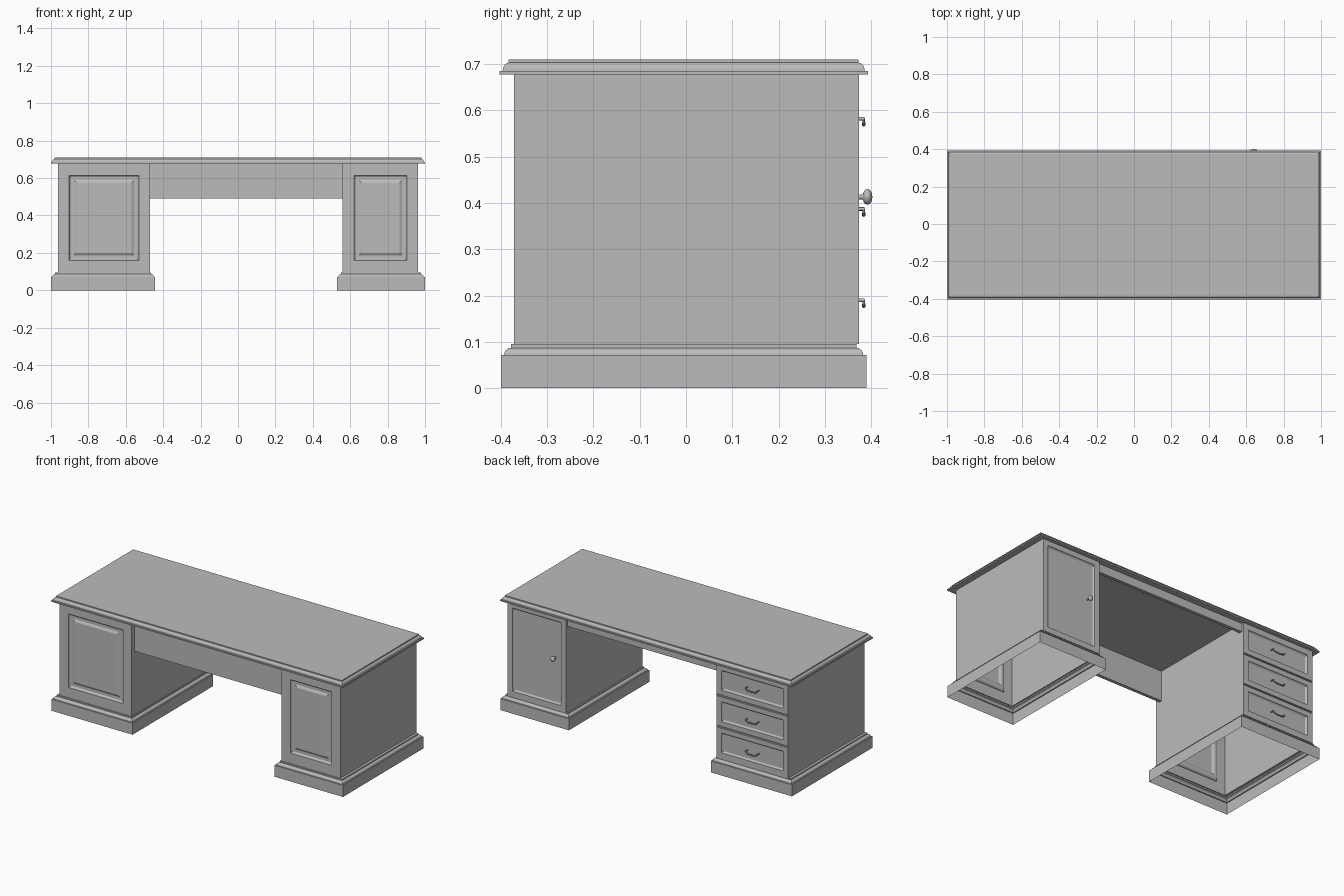
import bpy, bmesh, math

cube = bpy.data.objects.get("Cube")
if cube:
    bpy.data.objects.remove(cube, do_unlink=True)

grey = bpy.data.materials.new("plain_grey")
grey.use_nodes = True
GREY = (0.5, 0.5, 0.5, 1)
grey.diffuse_color = GREY
grey.node_tree.nodes["Principled BSDF"].inputs["Base Color"].default_value = GREY

FRONT, BACK = -0.372, 0.374      # pedestal faces
BODY_Z, TOP_Z = 0.095, 0.677     # pedestal bottom and desktop underside


def finish(name, bm, smooth=False):
    mesh = bpy.data.meshes.new(name)
    bm.to_mesh(mesh)
    bm.free()
    ob = bpy.data.objects.new(name, mesh)
    bpy.context.collection.objects.link(ob)
    mesh.materials.append(grey)
    if smooth:
        for p in mesh.polygons:
            p.use_smooth = True
    return ob


def box(name, x0, x1, y0, y1, z0, z1):
    bm = bmesh.new()
    bmesh.ops.create_cube(bm, size=1)
    for v in bm.verts:
        v.co = ((x0 + x1) / 2 + v.co.x * (x1 - x0), (y0 + y1) / 2 + v.co.y * (y1 - y0),
                (z0 + z1) / 2 + v.co.z * (z1 - z0))
    return finish(name, bm)


def bridge(bm, a, b):
    n = len(a)
    for i in range(n):
        bm.faces.new((a[i], a[(i + 1) % n], b[(i + 1) % n], b[i]))


def moulding(name, rect, profile, last=None, cap=False):
    """Stack of inset rectangles: profile holds (inset, height) pairs."""
    x0, x1, y0, y1 = rect
    levels = [((x0 + d, x1 - d, y0 + d, y1 - d), z) for d, z in profile]
    if last:
        levels.append((last, profile[-1][1]))
    bm = bmesh.new()
    rings = [[bm.verts.new((x, y, z)) for x, y in ((r[0], r[2]), (r[1], r[2]), (r[1], r[3]), (r[0], r[3]))]
             for r, z in levels]
    for a, b in zip(rings, rings[1:]):
        bridge(bm, a, b)
    if cap:
        bm.faces.new(rings[-1])
        bm.faces.new(rings[0][::-1])
    return finish(name, bm)


def panel_wall(bm, outer, panel, y, side, steps):
    """Upright wall with a sunk panel: steps hold (inset, depth) pairs."""
    def ring(x0, x1, z0, z1, depth):
        pts = [(x0, z0), (x1, z0), (x1, z1), (x0, z1)]
        return [bm.verts.new((x, y - side * depth, z)) for x, z in pts[::-side]]
    x0, x1, z0, z1 = panel
    rings = [ring(*outer, 0)]
    rings += [ring(x0 + d, x1 - d, z0 + d, z1 - d, t) for d, t in steps]
    for a, b in zip(rings, rings[1:]):
        bridge(bm, a, b)
    bm.faces.new(rings[-1])


def quad(bm, pts):
    bm.faces.new([bm.verts.new(p) for p in pts])


def cove(d0, z0, d1, z1, n=5):
    """Quarter-round between two moulding points."""
    return [(d0 + (d1 - d0) * (1 - math.cos(t)), z0 + (z1 - z0) * math.sin(t))
            for t in (math.pi / 2 * i / n for i in range(n + 1))]


RAISED = [(0, 0), (0.004, 0.008), (0.01, 0.012), (0.026, 0.012), (0.04, 0.004)]
SUNK = [(0, 0), (0.003, 0.006), (0.009, 0.01)]

# Pedestals: open-bottomed shells on moulded plinths
for tag, x0, x1, bx0, bx1 in (("drawer", -0.963, -0.47, -1, -0.443), ("door", 0.56, 0.963, 0.53, 1)):
    bm = bmesh.new()
    outer = (x0, x1, BODY_Z, TOP_Z)
    panel_wall(bm, outer, (x0 + 0.06, x1 - 0.06, 0.16, 0.615), FRONT, -1, RAISED)
    for x, s in ((x0, -1), (x1, 1)):
        pts = [(x, FRONT, BODY_Z), (x, BACK, BODY_Z), (x, BACK, TOP_Z), (x, FRONT, TOP_Z)]
        quad(bm, pts[::s])
    if tag == "door":
        panel_wall(bm, outer, (x0 + 0.035, x1 - 0.035, 0.13, 0.645), BACK, 1, SUNK)
    else:
        # Drawer fronts with a recessed gap between neighbours
        gap, deep, pitch = 0.005, 0.01, (TOP_Z - BODY_Z) / 3
        for i in range(3):
            z0, z1 = BODY_Z + i * pitch, BODY_Z + (i + 1) * pitch
            lo, hi = z0 + gap * (i > 0), z1 - gap * (i < 2)
            panel_wall(bm, (x0, x1, lo, hi), (x0 + 0.035, x1 - 0.035, z0 + 0.037, z1 - 0.035), BACK, 1, SUNK)
            if i:
                yd = BACK - deep
                quad(bm, [(x1, yd, z0 - gap), (x0, yd, z0 - gap), (x0, yd, lo), (x1, yd, lo)])
                quad(bm, [(x0, yd, lo), (x0, BACK, lo), (x1, BACK, lo), (x1, yd, lo)])
                quad(bm, [(x0, yd, z0 - gap), (x1, yd, z0 - gap), (x1, BACK, z0 - gap), (x0, BACK, z0 - gap)])
    finish(tag + "_pedestal", bm)
    moulding(tag + "_plinth", (bx0, bx1, -0.4, 0.39),
             [(0, 0), (0, 0.071)] + cove(0.007, 0.071, 0.0215, 0.087) + [(0.0215, BODY_Z)],
             last=(x0, x1, FRONT, BACK))

# Desktop with moulded rim
moulding("desktop", (-1, 1, -0.403, 0.393),
         [(0, TOP_Z), (0, 0.685)] + cove(0.007, 0.685, 0.02, 0.703) + [(0.02, 0.71)], cap=True)

# Kneehole apron and back rail
box("front_apron", -0.47, 0.56, -0.345, -0.325, 0.49, TOP_Z)
box("back_rail", -0.47, 0.56, 0.34, 0.36, 0.625, TOP_Z)


def lathe(name, centre, profile, n=20):
    """Turned part about the y axis from (radius, y) pairs."""
    bm = bmesh.new()
    cx, cz = centre
    rings = [[bm.verts.new((cx + r * math.cos(a), y, cz - r * math.sin(a)))
              for a in (2 * math.pi * i / n for i in range(n))] for r, y in profile]
    for a, b in zip(rings, rings[1:]):
        bridge(bm, a[::-1], b[::-1])
    bm.faces.new(rings[-1])
    bmesh.ops.recalc_face_normals(bm, faces=bm.faces)
    return finish(name, bm, True)


# Door knob: short stem and flattened ball
ball = [(0.017 * math.sin(t), 0.392 - 0.0105 * math.cos(t)) for t in (math.pi * (0.1 + 0.088 * i) for i in range(11))]
lathe("door_knob", (0.64, 0.413), [(0.005, 0.36)] + ball)


def tube(name, pts, radii):
    """Round bar along a smooth path."""
    curve = bpy.data.curves.new(name, "CURVE")
    curve.dimensions = "3D"
    curve.bevel_depth = 1
    curve.bevel_resolution = 2
    curve.use_fill_caps = True
    spline = curve.splines.new("POLY")
    spline.points.add(len(pts) - 1)
    for p, co, r in zip(spline.points, pts, radii):
        p.co = (*co, 1)
        p.radius = r
    spline.use_smooth = True
    curve.materials.append(grey)
    ob = bpy.data.objects.new(name, curve)
    bpy.context.collection.objects.link(ob)


# Drawer pulls: two posts with a drooping bail
hx = (-0.963 - 0.47) / 2
for label, z in (("top", 0.582), ("middle", 0.387), ("bottom", 0.19)):
    for side in (-1, 1):
        tube(label + "_pull_post", [(hx + side * 0.04, 0.36, z), (hx + side * 0.04, 0.386, z)], [0.004] * 2)
    arc = [math.pi * i / 12 for i in range(13)]
    tube(label + "_pull_bail", [(hx - 0.04 * math.cos(t), 0.384, z - 0.013 * math.sin(t) ** 0.7) for t in arc],
         [0.0025 + 0.0015 * math.sin(t) for t in arc])
